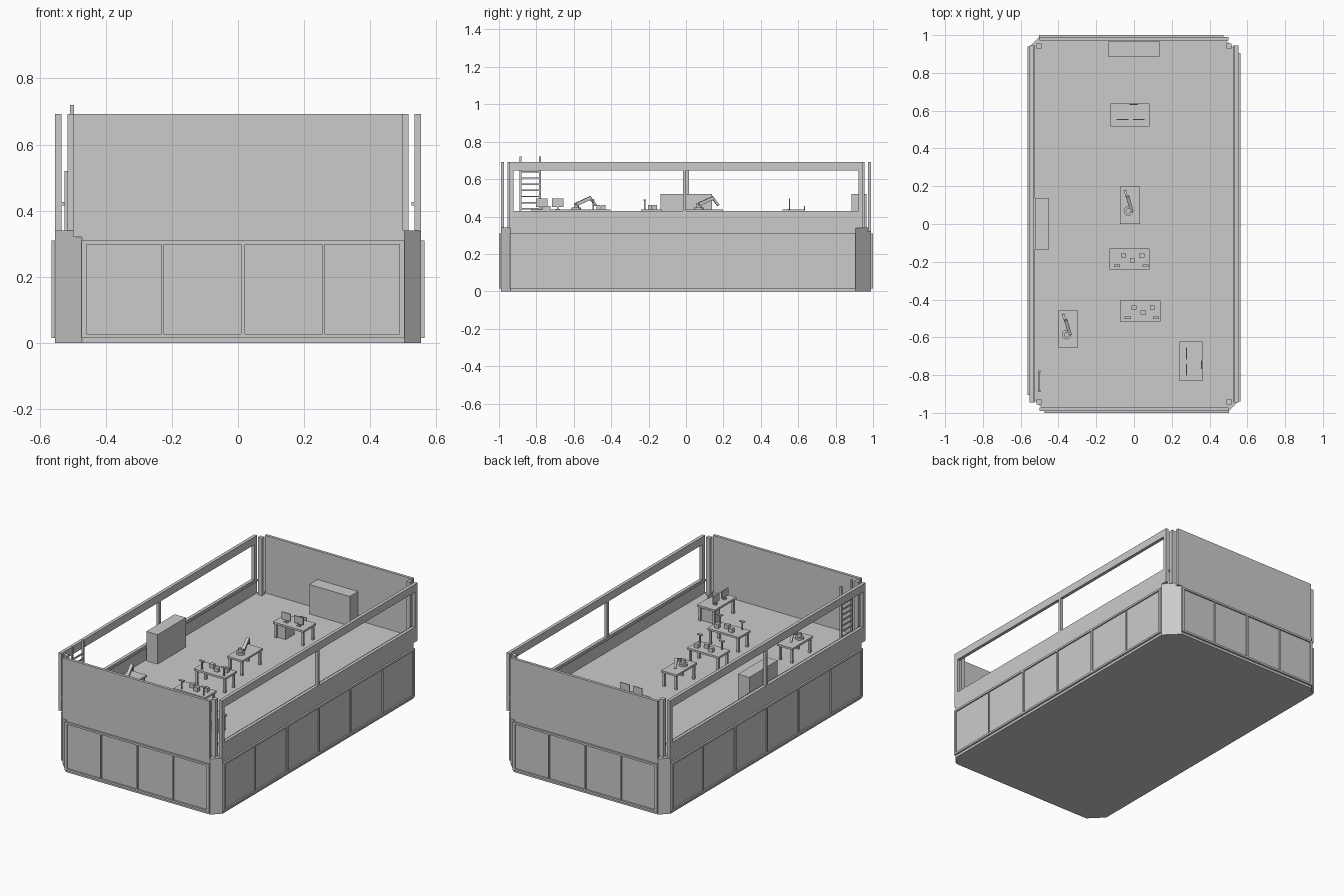
import bpy, bmesh
from math import pi
from mathutils import Matrix, Vector

cube = bpy.data.objects.get("Cube")
if cube:
    bpy.data.objects.remove(cube, do_unlink=True)

GREY = 0.6
grey = bpy.data.materials.new("plain_grey")
grey.use_nodes = True
grey.diffuse_color = (GREY, GREY, GREY, 1)
grey.node_tree.nodes["Principled BSDF"].inputs["Base Color"].default_value = grey.diffuse_color

HALF_X, HALF_Y = 0.553, 0.989
FLOOR, TOP = 0.34, 0.692
DESK_Z = 0.437


def finish(name, bm, matrix=Matrix()):
    bmesh.ops.recalc_face_normals(bm, faces=bm.faces)
    mesh = bpy.data.meshes.new(name)
    bm.to_mesh(mesh)
    bm.free()
    mesh.materials.append(grey)
    obj = bpy.data.objects.new(name, mesh)
    obj.matrix_world = matrix
    bpy.context.collection.objects.link(obj)
    return obj


def add_box(bm, centre, size, rotation=Matrix()):
    place = Matrix.Translation(centre) @ rotation @ Matrix.Diagonal((*size, 1))
    bmesh.ops.create_cube(bm, size=1, matrix=place)


def add_span(bm, x, y, z):
    """Box from low and high limits on each axis."""
    spans = (x, y, z)
    add_box(bm, Vector([sum(s) / 2 for s in spans]), [s[1] - s[0] for s in spans])


def add_limb(bm, start, end, width):
    a, b = Vector(start), Vector(end)
    turn = (b - a).to_track_quat('Z', 'Y').to_matrix().to_4x4()
    add_box(bm, (a + b) / 2, (width, width, (b - a).length), turn)


def add_drum(bm, centre, radius, height):
    bmesh.ops.create_cone(bm, cap_ends=True, segments=16, radius1=radius, radius2=radius,
                          depth=height, matrix=Matrix.Translation(centre))


def turned(angle):
    return Matrix.Rotation(angle, 4, 'Z')


# Base slab with two wide and two narrow cut corners
bm = bmesh.new()
wide, narrow = 0.082, 0.05
half_outline = [(-HALF_X + wide, -HALF_Y), (HALF_X - narrow, -HALF_Y),
                (HALF_X, -HALF_Y + narrow), (HALF_X, HALF_Y - wide)]
outline = half_outline + [(-x, -y) for x, y in half_outline]
face = bm.faces.new([bm.verts.new((x, y, 0)) for x, y in outline])
raised = bmesh.ops.extrude_face_region(bm, geom=[face])["geom"]
bmesh.ops.translate(bm, vec=(0, 0, FLOOR),
                    verts=[v for v in raised if isinstance(v, bmesh.types.BMVert)])
finish("base_floor", bm)


# Framed panel cladding around the base
def cladding(name, low, high, depth, panels, matrix):
    bm = bmesh.new()
    outer = (-depth - 0.011, -depth + 0.002)
    bottom, top, rail, stile = 0.015, 0.31, 0.012, 0.015
    add_span(bm, (low, high), outer, (bottom, bottom + rail))
    add_span(bm, (low, high), outer, (top - rail, top))
    add_span(bm, (low, low + stile), outer, (bottom, top))
    add_span(bm, (high - stile, high), outer, (bottom, top))
    step = (high - low) / panels
    for i in range(1, panels):
        mid = low + i * step
        half = 0.003 if i % 2 else 0.006
        add_span(bm, (mid - half, mid + half), outer, (bottom, top))
    add_span(bm, (low, high), (-depth - 0.003, -depth + 0.002), (bottom, top))
    finish(name, bm, matrix)


# Solid end walls
def end_wall(name, matrix):
    bm = bmesh.new()
    add_span(bm, (-0.499, 0.499), (-HALF_Y, -HALF_Y + 0.017), (FLOOR - 0.02, TOP))
    finish(name, bm, matrix)


# Long walls with a wide window opening and a middle post
def window_wall(name, matrix):
    bm = bmesh.new()
    end, sill, head = 0.946, 0.43, 0.645
    thick = (HALF_X - 0.02, HALF_X)
    add_span(bm, thick, (-end, end), (FLOOR - 0.001, sill))
    add_span(bm, thick, (-end, end), (head, TOP))
    for side in (-1, 1):
        add_box(bm, (HALF_X - 0.01, side * (end - 0.012), (sill + head) / 2),
                (0.02, 0.024, head - sill))
    add_span(bm, thick, (-0.015, 0), (sill, head))
    add_span(bm, (HALF_X - 0.028, HALF_X - 0.02), (-end, end), (sill - 0.014, sill - 0.004))
    finish(name, bm, matrix)


for side, angle in (("front", 0), ("back", pi)):
    cladding(side + "_cladding", -0.473, 0.503, HALF_Y, 4, turned(angle))
    end_wall(side + "_wall", turned(angle))
for side, angle in (("left", 0), ("right", pi)):
    cladding(side + "_cladding", -0.94, 0.905, HALF_X, 6, turned(angle + pi / 2))
    window_wall(side + "_window_wall", turned(angle))

# Corner columns
for x in (-1, 1):
    for y in (-1, 1):
        bm = bmesh.new()
        add_box(bm, (x * 0.502, y * 0.942, (FLOOR + TOP) / 2), (0.026, 0.026, TOP - FLOOR))
        finish("corner_column", bm)

# Ladder
bm = bmesh.new()
for y in (-0.885, -0.78):
    add_box(bm, (-0.502, y, 0.53), (0.012, 0.01, 0.38))
for i in range(9):
    add_box(bm, (-0.502, -0.832, 0.375 + i * 0.033), (0.008, 0.1, 0.007))
finish("ladder", bm)

# Tall cabinets
bm = bmesh.new()
add_span(bm, (-0.138, 0.136), (0.886, 0.966), (FLOOR, 0.52))
finish("back_cabinet", bm)
bm = bmesh.new()
add_span(bm, (-0.525, -0.449), (-0.136, 0.138), (FLOOR, 0.52))
finish("side_cabinet", bm)


# Tables: each is built about its own centre, then placed
def table(bm, width, depth):
    add_box(bm, (0, 0, DESK_Z - 0.006), (width, depth, 0.012))
    leg = 0.013
    for x in (-1, 1):
        for y in (-1, 1):
            add_box(bm, (x * (width / 2 - leg), y * (depth / 2 - leg), (FLOOR + DESK_Z) / 2 - 0.004),
                    (leg, leg, DESK_Z - FLOOR - 0.008))


def computer_desk(matrix):
    bm = bmesh.new()
    table(bm, 0.208, 0.122)
    add_box(bm, (-0.058, 0, FLOOR + 0.037), (0.055, 0.085, 0.074))
    finish("computer_desk", bm, matrix)
    bm = bmesh.new()
    for x in (-0.04, 0.046):
        add_box(bm, (x, -0.023, DESK_Z + 0.036), (0.062, 0.005, 0.044))
        add_box(bm, (x, -0.023, DESK_Z + 0.01), (0.008, 0.006, 0.02))
        add_box(bm, (x, -0.023, DESK_Z + 0.002), (0.025, 0.014, 0.004))
    finish("monitors", bm, matrix)
    bm = bmesh.new()
    add_box(bm, (0.02, 0.057, DESK_Z + 0.009), (0.045, 0.006, 0.018))
    finish("desk_device", bm, matrix)


def robot_table(matrix):
    bm = bmesh.new()
    table(bm, 0.105, 0.197)
    finish("robot_table", bm, matrix)
    bm = bmesh.new()
    add_drum(bm, (0, 0, 0.006), 0.025, 0.012)
    add_drum(bm, (0, 0, 0.022), 0.014, 0.024)
    add_limb(bm, (0.018, 0.0, 0.028), (-0.004, 0.078, 0.064), 0.018)
    add_limb(bm, (-0.008, 0.075, 0.06), (-0.017, 0.105, 0.022), 0.012)
    add_box(bm, (0.006, 0.003, 0.028), (0.03, 0.016, 0.016))
    finish("robot_arm", bm, matrix @ Matrix.Translation((-0.008, -0.03, DESK_Z)))


def assembly_table(matrix):
    bm = bmesh.new()
    table(bm, 0.214, 0.111)
    finish("assembly_table", bm, matrix)
    bm = bmesh.new()
    for x, y in ((-0.031, 0.018), (0.065, 0.018), (0.017, -0.008)):
        add_box(bm, (x, y, DESK_Z + 0.012), (0.027, 0.022, 0.024))
    finish("table_boxes", bm, matrix)
    bm = bmesh.new()
    for x in (-0.065, 0.084):
        add_box(bm, (x, -0.036, DESK_Z + 0.025), (0.007, 0.007, 0.05))
        add_box(bm, (x, -0.036, DESK_Z + 0.052), (0.032, 0.015, 0.005))
    finish("table_stands", bm, matrix)


def at(x, y):
    return Matrix.Translation((x, y, 0))


computer_desk(at(-0.021, 0.576))
computer_desk(at(0.301, -0.726) @ turned(-pi / 2))
robot_table(at(-0.022, 0.099))
robot_table(at(-0.349, -0.556))
assembly_table(at(-0.024, -0.185))
assembly_table(at(0.032, -0.46))
